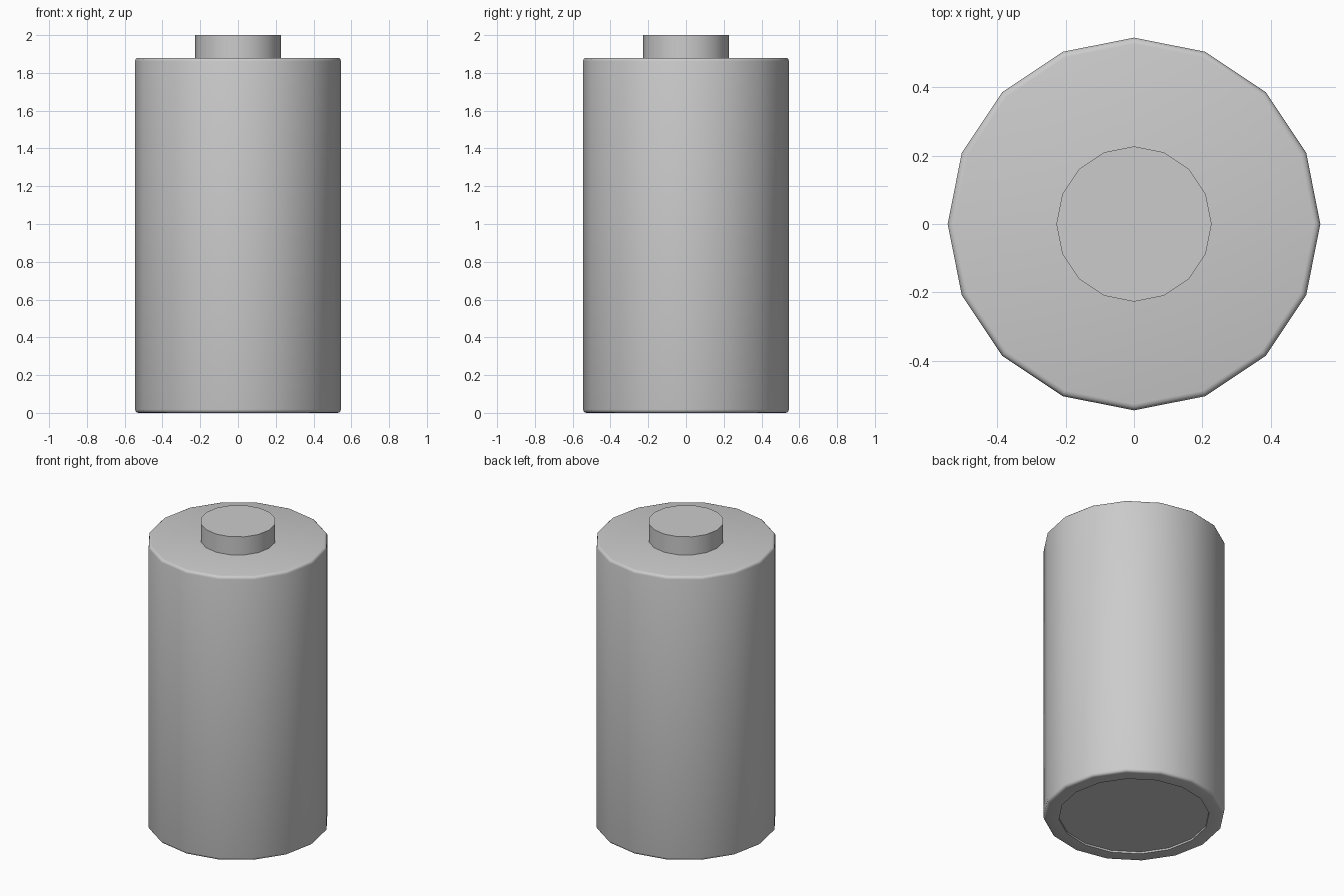
import bpy, bmesh
from math import sin, cos, pi, radians

if "Cube" in bpy.data.objects:
    bpy.data.objects.remove(bpy.data.objects["Cube"])

SIDES = 16


def lathe(name, profile):
    """Revolve (radius, z) points listed bottom to top, closing both ends."""
    bm = bmesh.new()
    rings = [[bm.verts.new((r * cos(2 * pi * i / SIDES), r * sin(2 * pi * i / SIDES), z))
              for i in range(SIDES)] for r, z in profile]
    for low, high in zip(rings, rings[1:]):
        for i in range(SIDES):
            j = (i + 1) % SIDES
            bm.faces.new((low[i], low[j], high[j], high[i]))
    bm.faces.new(rings[0][::-1])
    bm.faces.new(rings[-1])
    bmesh.ops.recalc_face_normals(bm, faces=bm.faces)
    mesh = bpy.data.meshes.new(name)
    bm.to_mesh(mesh)
    bm.free()
    obj = bpy.data.objects.new(name, mesh)
    bpy.context.collection.objects.link(obj)
    bpy.ops.object.select_all(action='DESELECT')
    obj.select_set(True)
    bpy.context.view_layer.objects.active = obj
    bpy.ops.object.shade_smooth_by_angle(angle=radians(50))
    return obj


R, TOP, B = 0.545, 1.88, 0.018   # radius, height and edge rounding of the can
arc = [(B * (1 - cos(a)), B * (1 - sin(a))) for a in (0, pi / 6, pi / 3, pi / 2)]

# Can: shallow recess underneath, rounded bottom and top edges
lathe("can", [(0.452, 0.012), (0.452, 0)]
      + [(R - dr, dz) for dr, dz in reversed(arc)]
      + [(R - dr, TOP - dz) for dr, dz in arc])

# Raised contact on top
lathe("top_terminal", [(0.227, TOP - 0.01), (0.227, 2.0)])
